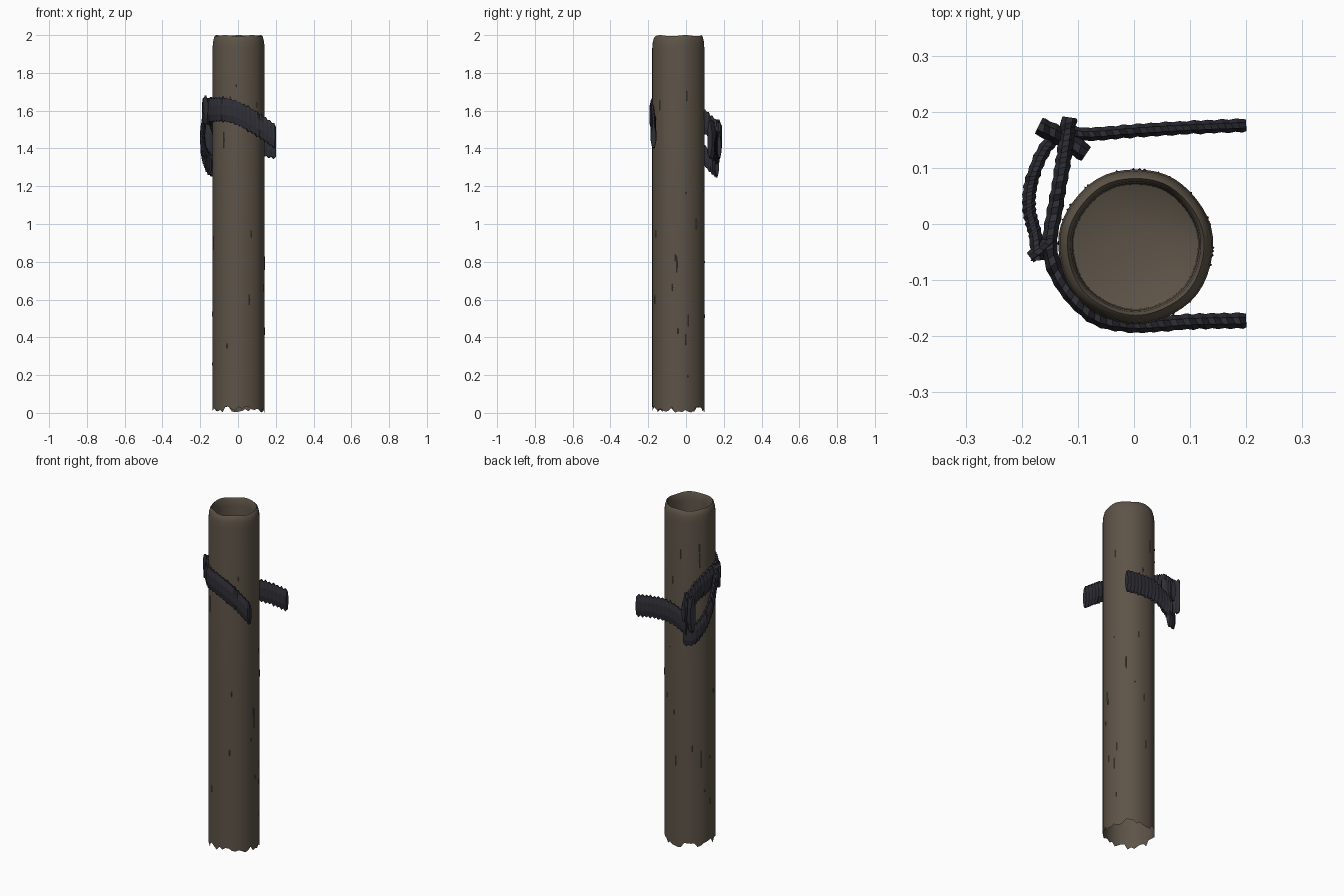
import bpy, bmesh, math, random
from mathutils import Vector

random.seed(4)
cube = bpy.data.objects.get("Cube")
if cube:
    bpy.data.objects.remove(cube, do_unlink=True)


def material(name, color):
    m = bpy.data.materials.new(name)
    m.use_nodes = True
    m.diffuse_color = color
    m.node_tree.nodes["Principled BSDF"].inputs["Base Color"].default_value = color
    return m


wood = material("weathered_wood", (0.11, 0.088, 0.064, 1))
fibre = material("dark_rope", (0.028, 0.028, 0.038, 1))
CENTRE = Vector((0.003, -0.04, 0))
RADIUS = 0.138


def finish(name, bm, mat, smooth=None):
    bmesh.ops.recalc_face_normals(bm, faces=bm.faces)
    me = bpy.data.meshes.new(name)
    bm.to_mesh(me)
    bm.free()
    me.materials.append(mat)
    ob = bpy.data.objects.new(name, me)
    bpy.context.collection.objects.link(ob)
    if smooth:
        bpy.ops.object.select_all(action="DESELECT")
        ob.select_set(True)
        bpy.context.view_layer.objects.active = ob
        bpy.ops.object.shade_smooth_by_angle(angle=math.radians(smooth))
    return ob


def loft(bm, rings):
    for a, b in zip(rings, rings[1:]):
        n = len(a)
        for i in range(n):
            bm.faces.new((a[i], a[(i + 1) % n], b[(i + 1) % n], b[i]))


# Hollow post: splintered foot, rounded rim, sunken core
def build_post():
    bm = bmesh.new()
    sides = 48
    profile = [(RADIUS, 0.015), (RADIUS, 0.05), (RADIUS, 1.0), (RADIUS, 1.93),
               (0.135, 1.965), (0.129, 1.99), (0.122, 1.997), (0.116, 1.985),
               (0.113, 1.95), (0.111, 1.82)]
    rings = []
    for k, (r, z) in enumerate(profile):
        ring = []
        for i in range(sides):
            a = math.tau * i / sides
            dz = random.uniform(-0.015, 0.022) if k == 0 else 0
            if 4 <= k <= 7:
                dz = 0.003 * math.sin(5 * a)
            wobble = 1 + 0.006 * math.sin(7 * a)
            ring.append(bm.verts.new(CENTRE + Vector(
                (r * wobble * math.cos(a), r * wobble * math.sin(a), z + dz))))
        rings.append(ring)
    loft(bm, rings)
    tip = bm.verts.new((0.04, -0.02, 1.78))
    last = rings[-1]
    for i in range(sides):
        bm.faces.new((last[i], last[(i + 1) % sides], tip))
    finish("post", bm, wood, 40)


# Thin raised splinters along the grain
def build_splinters():
    bm = bmesh.new()
    for _ in range(34):
        a = random.uniform(0, math.tau)
        z = random.uniform(0.1, 1.8)
        h = random.uniform(0.02, 0.07)
        out = Vector((math.cos(a), math.sin(a), 0))
        side = Vector((-out.y, out.x, 0)) * 0.003
        mid = CENTRE + out * (RADIUS * 0.994) + Vector((0, 0, z))
        up = Vector((0, 0, h))
        base = [bm.verts.new(mid + p) for p in (-up, side, up, -side)]
        ridge = bm.verts.new(mid + out * 0.003)
        for i in range(4):
            bm.faces.new((base[i], base[(i + 1) % 4], ridge))
    finish("wood_splinters", bm, wood)


def smooth_path(points, step):
    pts = [Vector(p) for p in points]
    pts = [2 * pts[0] - pts[1]] + pts + [2 * pts[-1] - pts[-2]]
    path = []
    for i in range(1, len(pts) - 2):
        p0, p1, p2, p3 = pts[i - 1:i + 3]
        n = max(2, round((p2 - p1).length / step))
        for k in range(n):
            t = k / n
            path.append(0.5 * (2 * p1 + (p2 - p0) * t
                               + (2 * p0 - 5 * p1 + 4 * p2 - p3) * t ** 2
                               + (3 * p1 - p0 - 3 * p2 + p3) * t ** 3))
    path.append(pts[-2])
    return path


# Ribbed strap-like rope: thin across, tall up and down
def build_rope(name, points, half_thick, half_tall, sides=8):
    bm = bmesh.new()
    path = smooth_path(points, 0.013)
    rings = []
    for j, p in enumerate(path):
        ends = j in (0, len(path) - 1)
        t = (path[min(j + 1, len(path) - 1)] - path[max(j - 1, 0)]).normalized()
        flat = Vector((t.x, t.y, 0)).normalized()
        across = Vector((flat.y, -flat.x, 0))
        rib = (1.06 if j % 2 else 0.9) * random.uniform(0.96, 1.04)
        lean = 0 if ends else 0.006
        ring = []
        for i in range(sides):
            a = math.tau * (i + 0.5) / sides
            ring.append(bm.verts.new(
                p + across * math.cos(a) * half_thick * rib
                + Vector((0, 0, 1)) * math.sin(a) * half_tall * rib
                + flat * math.cos(a) * lean))
        rings.append(ring)
    loft(bm, rings)
    bm.faces.new(rings[0])
    bm.faces.new(rings[-1])
    finish(name, bm, fibre)


build_post()
build_splinters()

build_rope("front_rope", [
    (0.2, -0.172, 1.46), (0.1, -0.174, 1.53), (0.0, -0.18, 1.585),
    (-0.07, -0.165, 1.605), (-0.125, -0.11, 1.605), (-0.15, -0.045, 1.6),
    (-0.14, 0.03, 1.57), (-0.128, 0.1, 1.54), (-0.115, 0.19, 1.46)],
    0.015, 0.068)
build_rope("back_rope", [
    (0.2, 0.176, 1.41), (0.1, 0.172, 1.425), (0.0, 0.166, 1.425),
    (-0.08, 0.16, 1.39), (-0.125, 0.165, 1.35)], 0.013, 0.068)
build_rope("outer_loop", [
    (-0.1, 0.165, 1.31), (-0.15, 0.145, 1.315), (-0.18, 0.085, 1.38),
    (-0.187, 0.03, 1.47), (-0.176, -0.02, 1.57), (-0.172, -0.065, 1.62)],
    0.013, 0.062)

# Upright wraps that tie the strands at both knots
build_rope("back_knot", [(-0.17, 0.175, 1.45), (-0.13, 0.155, 1.44),
                         (-0.085, 0.125, 1.45)], 0.018, 0.11)
build_rope("side_knot", [(-0.185, -0.06, 1.6), (-0.165, -0.045, 1.6),
                         (-0.145, -0.025, 1.59)], 0.012, 0.075)
